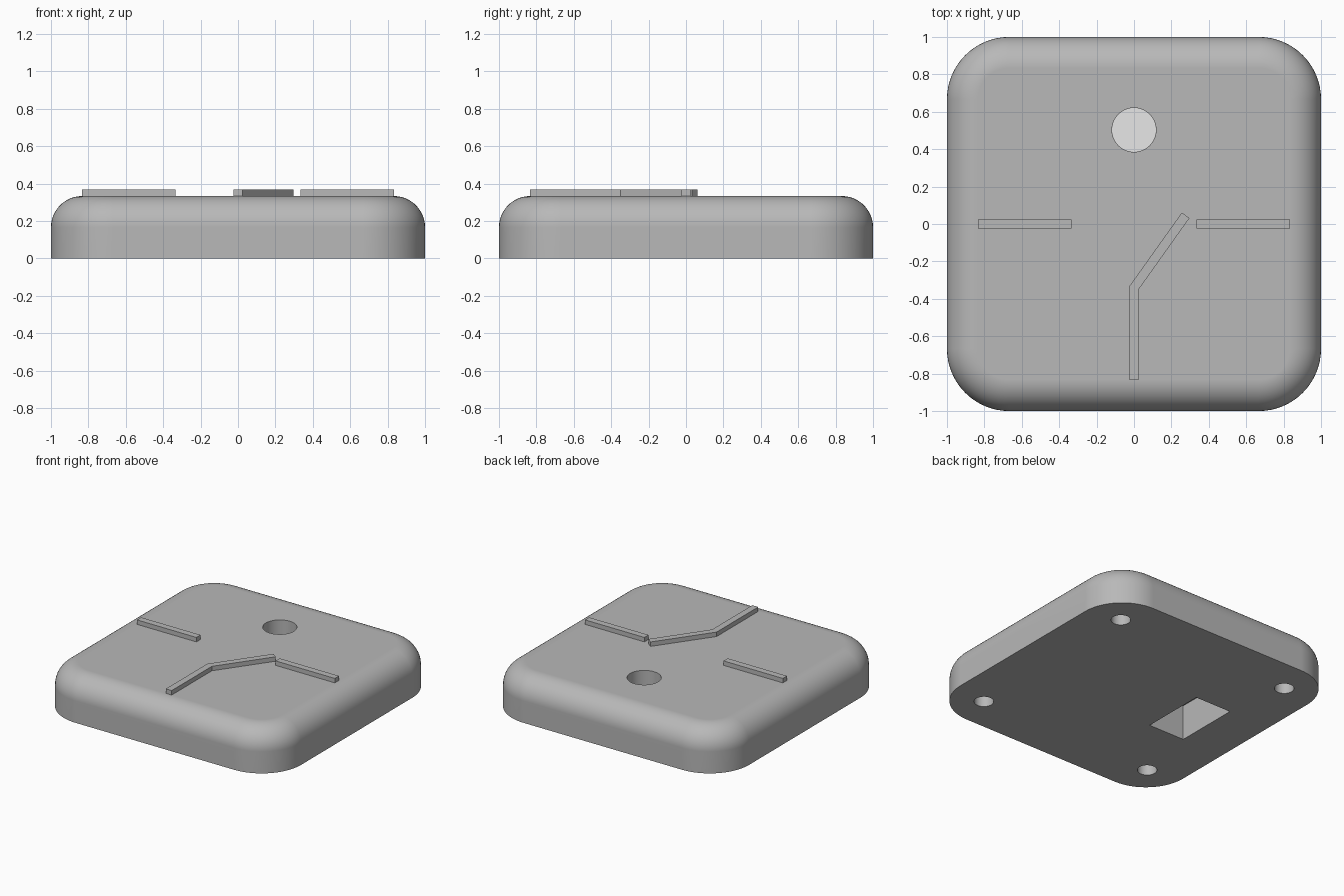
import bpy, bmesh
from math import sin, cos, pi, radians
from mathutils import Matrix

cube = bpy.data.objects.get("Cube")
if cube:
    bpy.data.objects.remove(cube, do_unlink=True)

HEIGHT, CORNER, FILLET = 0.333, 0.333, 0.167


def material(name, value):
    m = bpy.data.materials.new(name)
    m.use_nodes = True
    colour = (value, value, value, 1)
    m.diffuse_color = colour
    m.node_tree.nodes["Principled BSDF"].inputs["Base Color"].default_value = colour
    return m


grey = material("grey plastic", 0.48)
white = material("white", 0.95)


def finish(name, bm, mat):
    bmesh.ops.recalc_face_normals(bm, faces=bm.faces)
    mesh = bpy.data.meshes.new(name)
    bm.to_mesh(mesh)
    bm.free()
    mesh.materials.append(mat)
    ob = bpy.data.objects.new(name, mesh)
    bpy.context.collection.objects.link(ob)
    return ob


def rounded_square(half, radius, steps=16):
    c = half - radius
    for quarter, (sx, sy) in enumerate([(1, 1), (-1, 1), (-1, -1), (1, -1)]):
        for i in range(steps + 1):
            a = (quarter + i / steps) * pi / 2
            yield sx * c + radius * cos(a), sy * c + radius * sin(a)


def prism(name, outline, z0, z1, mat=grey):
    bm = bmesh.new()
    face = bm.faces.new([bm.verts.new((x, y, z0)) for x, y in outline])
    top = bmesh.ops.extrude_face_region(bm, geom=[face])["geom"]
    bmesh.ops.translate(bm, vec=(0, 0, z1 - z0),
                        verts=[v for v in top if isinstance(v, bmesh.types.BMVert)])
    return finish(name, bm, mat)


def rectangle(x, y, w, d):
    return [(x + sx * w / 2, y + sy * d / 2)
            for sx, sy in [(-1, -1), (1, -1), (1, 1), (-1, 1)]]


def circle(x, y, r, n=48):
    return [(x + r * cos(2 * pi * i / n), y + r * sin(2 * pi * i / n)) for i in range(n)]


# Body: stacked rounded squares, shrinking along the top fillet
bm = bmesh.new()
levels = [(0, 0)]
for i in range(13):
    a = i / 12 * pi / 2
    levels.append((FILLET * (1 - cos(a)), HEIGHT - FILLET * (1 - sin(a))))
rings = [[bm.verts.new((x, y, z)) for x, y in rounded_square(1 - inset, CORNER - inset)]
         for inset, z in levels]
for low, high in zip(rings, rings[1:]):
    for i in range(len(low)):
        j = (i + 1) % len(low)
        bm.faces.new([low[i], low[j], high[j], high[i]])
bm.faces.new(rings[0])
bm.faces.new(rings[-1])
body = finish("body", bm, grey)

# Cutters: round recess on top, deep slot and four foot holes below
RECESS_FLOOR = HEIGHT - 0.113
cutters = [prism("recess_cutter", circle(0, 0.503, 0.118), RECESS_FLOOR, HEIGHT + 0.1),
           prism("slot_cutter", rectangle(-0.502, 0, 0.302, 0.5), -0.1, 0.267)]
for sx in (-1, 1):
    for sy in (-1, 1):
        cutters.append(prism("foot_hole_cutter",
                             circle(sx * 0.735, sy * 0.735, 0.068, 32), -0.1, 0.1))
for cutter in cutters:
    cutter.hide_render = True
    mod = body.modifiers.new("cut", 'BOOLEAN')
    mod.operation = 'DIFFERENCE'
    mod.solver = 'EXACT'
    mod.object = cutter

# Bake the cuts, then drop the cutters
bpy.context.view_layer.update()
graph = bpy.context.evaluated_depsgraph_get()
cut_mesh = bpy.data.meshes.new_from_object(body.evaluated_get(graph))
body.modifiers.clear()
body.data = cut_mesh
for cutter in cutters:
    bpy.data.objects.remove(cutter, do_unlink=True)

# Smooth shading, with flat areas kept flat
bpy.ops.object.select_all(action='DESELECT')
body.select_set(True)
bpy.context.view_layer.objects.active = body
bpy.ops.object.shade_smooth_by_angle(angle=radians(30))
weighted = body.modifiers.new("even_shading", 'WEIGHTED_NORMAL')
weighted.keep_sharp = True

# White floor inside the round recess
prism("recess_floor", circle(0, 0.503, 0.117), RECESS_FLOOR - 0.002, RECESS_FLOOR + 0.003, white)

# Raised bars on the top face: two contacts and a bent switch arm
BAR_LOW, BAR_HIGH = HEIGHT - 0.01, 0.367
for side, sx in (("left", 1), ("right", -1)):
    prism(side + "_bar", rectangle(sx * 0.583, 0, 0.5, 0.05), BAR_LOW, BAR_HIGH)
arm = [(-0.025, -0.833), (0.025, -0.833), (0.025, -0.35),
       (0.296, 0.031), (0.256, 0.061), (-0.025, -0.333)]
prism("bent_bar", arm, BAR_LOW, BAR_HIGH)
